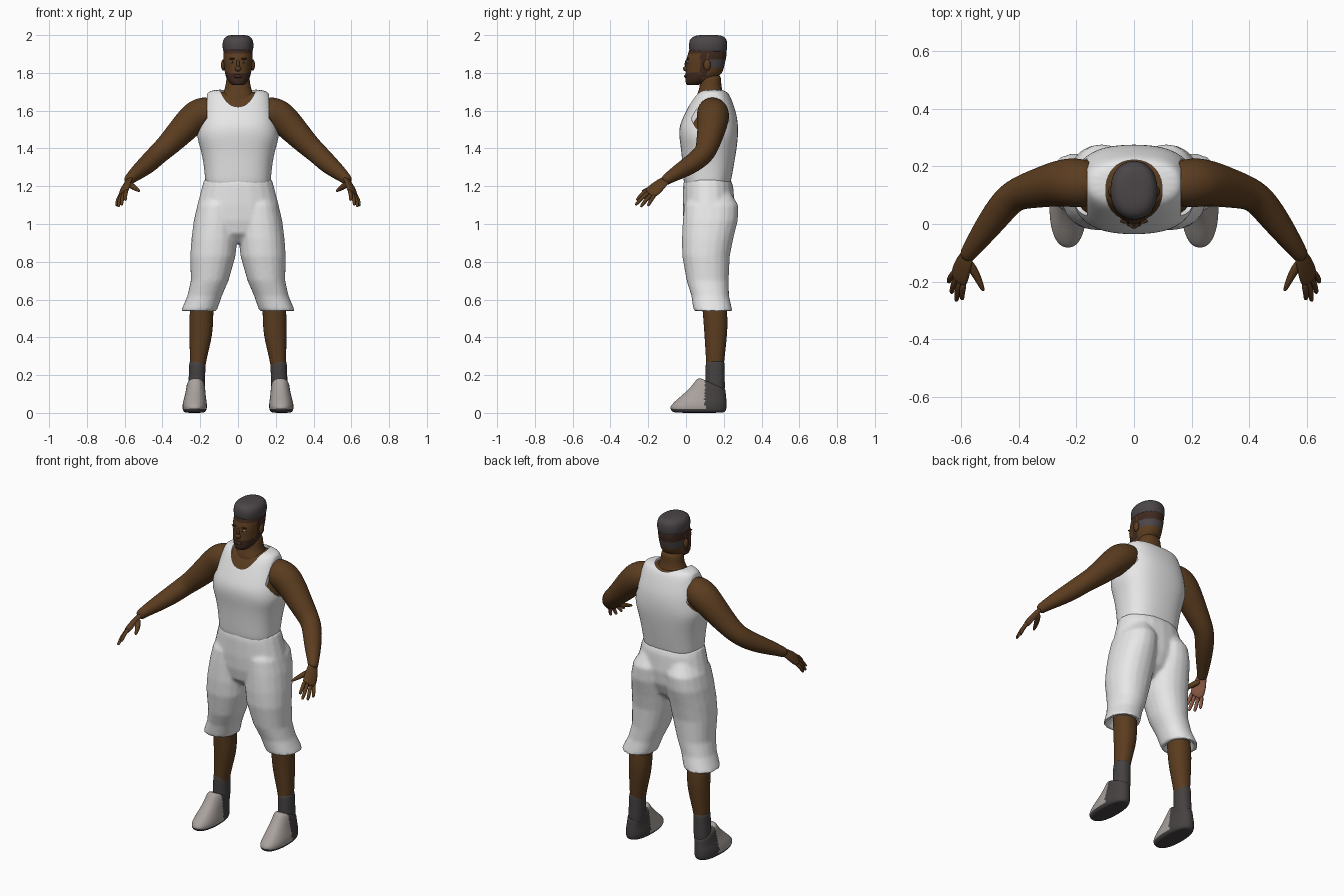
import bpy, bmesh, math
from mathutils import Vector, Matrix

if "Cube" in bpy.data.objects:
    bpy.data.objects.remove(bpy.data.objects["Cube"])


def material(name, r, g, b):
    m = bpy.data.materials.new(name)
    m.use_nodes = True
    m.diffuse_color = (r, g, b, 1)
    node = m.node_tree.nodes["Principled BSDF"]
    node.inputs["Base Color"].default_value = (r, g, b, 1)
    node.inputs["Roughness"].default_value = 0.8
    return m


skin = material("brown skin", .105, .046, .014)
shade = material("stubble brown", .05, .022, .014)
hair = material("charcoal hair", .07, .06, .063)
cloth = material("white cloth", .82, .82, .82)
shoe_grey = material("light shoe grey", .4, .36, .34)
dark = material("dark sock grey", .06, .053, .053)
palm = material("pale palm", .32, .13, .075)
eye_white = material("eye white", .5, .46, .42)
made = []


def make(name, bm, mats):
    """Turn a bmesh into a named object."""
    bmesh.ops.recalc_face_normals(bm, faces=bm.faces)
    mesh = bpy.data.meshes.new(name)
    bm.to_mesh(mesh)
    bm.free()
    obj = bpy.data.objects.new(name, mesh)
    bpy.context.scene.collection.objects.link(obj)
    for m in mats:
        mesh.materials.append(m)
    made.append(obj)
    return obj


def bake(obj):
    """Apply every modifier on the object."""
    graph = bpy.context.evaluated_depsgraph_get()
    graph.update()
    mesh = bpy.data.meshes.new_from_object(obj.evaluated_get(graph))
    obj.modifiers.clear()
    obj.data = mesh


def smooth(obj, levels=2):
    obj.modifiers.new("Smooth", "SUBSURF").levels = levels
    bake(obj)


def skin_rings(bm, rings):
    """Bridge rings of points and close both ends."""
    rows = [[bm.verts.new(p) for p in ring] for ring in rings]
    n = len(rows[0])
    for a, b in zip(rows, rows[1:]):
        for i in range(n):
            j = (i + 1) % n
            bm.faces.new((a[i], a[j], b[j], b[i]))
    bm.faces.new(rows[0][::-1])
    bm.faces.new(rows[-1])


def outline(z, x0, x1, y0, y1, tilt=0, power=2.2, n=20, side=1):
    """Rounded horizontal section; tilt lifts its front edge."""
    pts = []
    for i in range(n):
        a = math.tau * i / n
        c, s = math.cos(a), math.sin(a)
        u = math.copysign(abs(c) ** (2 / power), c)
        v = math.copysign(abs(s) ** (2 / power), s)
        pts.append((side * ((x0 + x1) / 2 + u * (x1 - x0) / 2),
                    (y0 + y1) / 2 + v * (y1 - y0) / 2, z - v * tilt))
    return pts


def stack(name, sections, mats, side=1, power=2.2):
    bm = bmesh.new()
    skin_rings(bm, [outline(*s, power=power, side=side) for s in sections])
    obj = make(name, bm, mats)
    smooth(obj)
    return obj


def centred(sections):
    """Expand (z, half width, front, back) to full sections."""
    return [(z, -w, w, *rest) for z, w, *rest in sections]


def tube(name, path, mats, side=1, width=(0, 0, 1), flat=1, n=12):
    """Loft along (x, y, z, radius) points, thinned across the width."""
    pts = [Vector(p[:3]) for p in path]
    rings = []
    for i, p in enumerate(pts):
        t = (pts[min(i + 1, len(pts) - 1)] - pts[max(i - 1, 0)]).normalized()
        w = Vector(width)
        w = (w - t * w.dot(t)).normalized()
        d = t.cross(w) * flat
        ring = []
        for k in range(n):
            a = math.tau * k / n
            q = p + (w * math.cos(a) + d * math.sin(a)) * path[i][3]
            ring.append((q.x * side, q.y, q.z))
        rings.append(ring)
    bm = bmesh.new()
    skin_rings(bm, rings)
    obj = make(name, bm, mats)
    smooth(obj)
    return obj


def blob(name, loc, size, mat):
    bm = bmesh.new()
    bmesh.ops.create_uvsphere(bm, u_segments=16, v_segments=10, radius=1,
                              matrix=Matrix.Translation(loc) @ Matrix.Diagonal((*size, 1)))
    return make(name, bm, [mat])


def paint(obj, rule):
    for f in obj.data.polygons:
        f.material_index = rule(f.center, f.normal)


# Torso and tank top
chest = [(1.18, .17, -.005, .23), (1.23, .176, -.015, .24), (1.31, .182, -.02, .255),
         (1.4, .2, -.028, .27), (1.46, .222, -.038, .277), (1.52, .212, -.038, .278),
         (1.58, .198, -.01, .27), (1.64, .182, .02, .25), (1.69, .17, .05, .23),
         (1.715, .14, .085, .2)]
stack("torso", centred([(z - .012, w - .014, a + .012, b - .012) for z, w, a, b in chest]),
      [skin], power=2.5)
tank = stack("tank_top", centred(chest), [cloth], power=2.5)
cutters = []
bm = bmesh.new()
skin_rings(bm, [outline(z, -.098, .098, .012, .222, n=40) for z in (1.55, 1.8)])
cutters.append(make("neck_cutter", bm, [cloth]))
for side in (1, -1):
    bm = bmesh.new()
    rings = [[(x * side, .13 + .107 * math.cos(math.tau * i / 40),
               1.6 + .13 * math.sin(math.tau * i / 40)) for i in range(40)] for x in (.163, .3)]
    skin_rings(bm, rings)
    cutters.append(make("armhole_cutter", bm, [cloth]))
for c in cutters:
    c.hide_render = True
    mod = tank.modifiers.new("Opening", "BOOLEAN")
    mod.operation, mod.solver, mod.object = "DIFFERENCE", "EXACT", c
bake(tank)
for c in cutters:
    made.remove(c)
    bpy.data.objects.remove(c)

# Shorts: pelvis and two hollow-hemmed legs fused together
bm = bmesh.new()
hips = [(1.235, .18, -.01, .238), (1.2, .19, -.016, .25), (1.1, .216, -.018, .258),
        (1.02, .23, -.014, .25), (.95, .2, .0, .22), (.9, .1, .05, .17)]
skin_rings(bm, [outline(*s) for s in centred(hips)])
leg = [(1.17, .03, .17, .03, .235), (1.1, .005, .215, -.01, .277), (1.02, .003, .234, -.017, .275),
       (.92, .004, .247, -.022, .25), (.83, .013, .253, -.02, .232), (.7, .05, .25, .003, .226),
       (.62, .085, .268, .028, .228), (.54, .112, .302, .04, .246),
       (.54, .135, .28, .062, .224), (.6, .14, .24, .07, .21)]
for side in (1, -1):
    skin_rings(bm, [outline(*s, side=side) for s in leg])
shorts = make("shorts", bm, [cloth])
mod = shorts.modifiers.new("Fuse", "REMESH")
mod.mode, mod.voxel_size = "VOXEL", .009
mod = shorts.modifiers.new("Soften", "SMOOTH")
mod.factor, mod.iterations = .5, 6
bake(shorts)

# Neck and head
stack("neck", centred([(1.6, .1, .06, .2), (1.67, .098, .05, .205), (1.7, .075, .065, .195),
                       (1.74, .064, .075, .185), (1.8, .062, .07, .19)]), [skin])
head = stack("head", centred([
    (1.735, .025, .012, .07), (1.742, .042, .0, .115, -.005), (1.77, .062, -.006, .17, -.008),
    (1.8, .071, -.003, .195), (1.84, .076, .0, .205), (1.87, .078, -.002, .212),
    (1.9, .079, .01, .217), (1.94, .076, .02, .215), (1.96, .05, .06, .18)]),
    [skin, shade, hair])


def head_colour(c, n):
    if c.y > .12 and c.z > 1.83:
        return 2 if c.z < 1.87 else 1
    beard = c.z < 1.797 and c.y < .085
    sideburn = .075 < c.y < .11 and c.z > 1.78
    return int(beard or sideburn or c.z > 1.9)


paint(head, head_colour)
stack("hair", centred([(1.905, .07, .03, .207), (1.915, .08, .016, .218), (1.945, .084, .013, .221),
                       (1.98, .08, .018, .217), (1.998, .058, .045, .195), (2.001, .025, .09, .15)]),
      [hair])

# Face
blob("nose_bridge", (0, .004, 1.845), (.009, .011, .028), skin)
blob("nose", (0, .001, 1.822), (.017, .017, .014), skin)
blob("lips", (0, -.001, 1.782), (.026, .01, .009), shade)
for side, label in ((1, "left"), (-1, "right")):
    blob(label + "_eye", (.03 * side, .011, 1.858), (.013, .008, .006), eye_white)
    blob(label + "_iris", (.03 * side, .006, 1.858), (.005, .005, .005), dark)
    blob(label + "_eyebrow", (.031 * side, .009, 1.875), (.018, .007, .004), shade)
    blob(label + "_ear", (.078 * side, .112, 1.842), (.012, .019, .03), skin)

# Limbs
across = Vector((.05, .065, -.04)).normalized()
palm_side = Vector((-.75, .2, -.6)).normalized()
fingers = {"index": (-.03, .597, -.262, 1.125), "middle": (-.01, .617, -.268, 1.1),
           "ring": (.01, .634, -.24, 1.09), "little": (.028, .644, -.202, 1.095)}
for side, label in ((1, "left_"), (-1, "right_")):
    def palm_rule(c, n, side=side):
        return int(Vector((n.x * side, n.y, n.z)).dot(palm_side) > .45)

    tube(label + "arm", [
        (.12, .135, 1.6, .065), (.165, .14, 1.595, .085), (.22, .145, 1.575, .088),
        (.27, .14, 1.525, .08), (.33, .125, 1.46, .07), (.39, .11, 1.4, .06),
        (.43, .09, 1.365, .056), (.475, .035, 1.32, .053), (.53, -.04, 1.275, .042),
        (.57, -.095, 1.242, .03), (.585, -.12, 1.222, .027)], [skin], side, (0, 0, 1), n=16)
    hand = tube(label + "palm", [
        (.57, -.095, 1.242, .026), (.585, -.125, 1.22, .034), (.597, -.155, 1.192, .042),
        (.606, -.185, 1.167, .043), (.61, -.198, 1.157, .034)], [skin, palm], side, across, .42)
    paint(hand, palm_rule)
    for finger, (offset, *tip) in fingers.items():
        tip = Vector(tip)
        root = Vector((.605, -.183, 1.169)) + across * offset
        mid = root.lerp(tip, .5) - palm_side * .006
        obj = tube(label + finger + "_finger", [(*root, .012), (*mid, .0115),
                   (*root.lerp(tip, .92), .0095), (*tip, .005)], [skin, palm], side, across, n=8)
        paint(obj, palm_rule)
    tube(label + "thumb", [(.582, -.125, 1.215, .018), (.553, -.165, 1.195, .017),
                           (.534, -.205, 1.183, .012), (.521, -.235, 1.173, .006)],
         [skin], side, across, n=8)

    stack(label + "leg", [(.72, .1, .23, .06, .2), (.58, .13, .255, .085, .215),
                          (.48, .13, .258, .092, .222), (.4, .137, .257, .098, .217),
                          (.32, .158, .256, .103, .208), (.25, .172, .255, .107, .2),
                          (.2, .18, .25, .11, .195)], [skin], side)
    stack(label + "sock", [(.275, .18, .25, .115, .195), (.273, .17, .26, .102, .206),
                           (.2, .174, .26, .104, .204), (.13, .172, .266, .1, .208),
                           (.08, .18, .26, .1, .2)], [dark], side)
    shoe = stack(label + "shoe", [
        (0, .19, .27, -.05, .19), (.004, .17, .29, -.075, .21), (.025, .163, .295, -.087, .217),
        (.05, .164, .294, -.08, .217, -.008), (.075, .168, .287, -.045, .215),
        (.1, .171, .28, -.005, .213, .008), (.13, .173, .275, .035, .211, .018),
        (.158, .177, .27, .06, .208, .03), (.155, .19, .255, .085, .195, .026)],
        [shoe_grey, dark], side, 2.3)
    paint(shoe, lambda c, n: int(c.y > .1 or c.z < .022))

# Smooth shading with crisp cloth edges
bpy.ops.object.select_all(action="DESELECT")
for obj in made:
    obj.select_set(True)
bpy.context.view_layer.objects.active = made[0]
bpy.ops.object.shade_smooth_by_angle(angle=math.radians(45))
